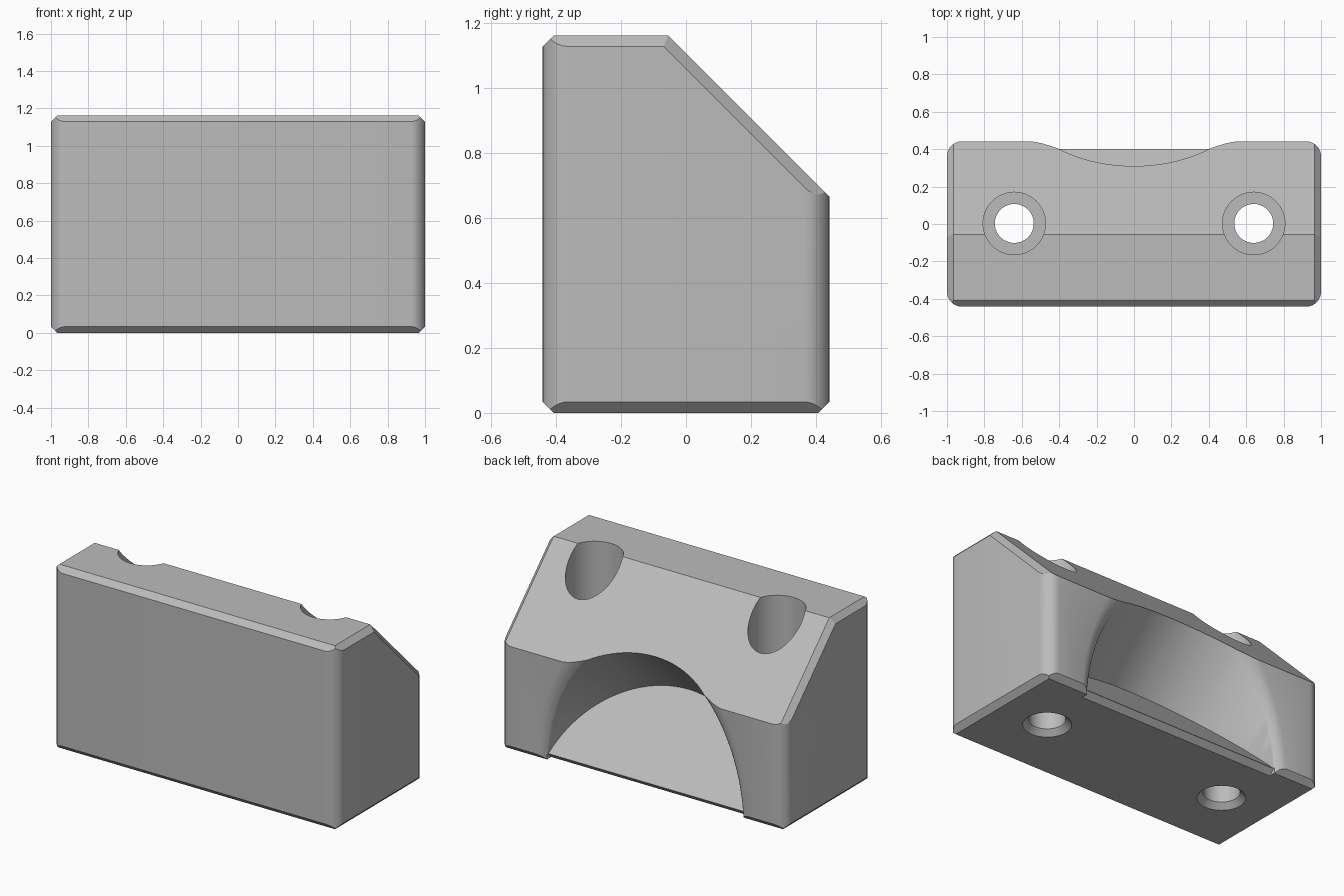
import bpy, bmesh
from math import sin, cos, pi, sqrt
from mathutils import Vector

cube = bpy.data.objects.get("Cube")
if cube:
    bpy.data.objects.remove(cube, do_unlink=True)

HX, HY, H = 1.0, 0.442, 1.163      # half width, half depth, height
CH = 0.034                         # edge chamfer
R = 0.69                           # recess radius
SIDES = 96

grey = bpy.data.materials.new("plain grey")
grey.use_nodes = True
colour = (0.5, 0.5, 0.5, 1)
grey.diffuse_color = colour
grey.node_tree.nodes["Principled BSDF"].inputs["Base Color"].default_value = colour


def make_object(name, bm):
    bmesh.ops.recalc_face_normals(bm, faces=bm.faces)
    mesh = bpy.data.meshes.new(name)
    bm.to_mesh(mesh)
    bm.free()
    obj = bpy.data.objects.new(name, mesh)
    bpy.context.collection.objects.link(obj)
    mesh.materials.append(grey)
    return obj


def loft(name, rings):
    """Closed solid through a list of matching rings."""
    bm = bmesh.new()
    loops = [[bm.verts.new(p) for p in ring] for ring in rings]
    n = len(loops[0])
    for a, b in zip(loops, loops[1:]):
        for i in range(n):
            j = (i + 1) % n
            bm.faces.new((a[i], a[j], b[j], b[i]))
    bm.faces.new(loops[0])
    bm.faces.new(loops[-1])
    return make_object(name, bm)


def ring(centre, u, v, sides=SIDES):
    c, u, v = Vector(centre), Vector(u), Vector(v)
    angles = [2 * pi * i / sides for i in range(sides)]
    return [c + u * cos(a) + v * sin(a) for a in angles]


def slice_off(bm, point, normal):
    geom = bm.verts[:] + bm.edges[:] + bm.faces[:]
    cut = bmesh.ops.bisect_plane(bm, geom=geom, plane_co=point, plane_no=normal,
                                 clear_outer=True, dist=1e-5)
    edges = [e for e in cut["geom_cut"] if isinstance(e, bmesh.types.BMEdge)]
    bmesh.ops.holes_fill(bm, edges=edges, sides=0)


# Block with rounded upright corners
bm = bmesh.new()
bmesh.ops.create_cube(bm, size=1)
for v in bm.verts:
    v.co = (v.co.x * 2 * HX, v.co.y * 2 * HY, (v.co.z + 0.5) * H)
upright = [e for e in bm.edges if abs(e.verts[0].co.z - e.verts[1].co.z) > 0.5]
bmesh.ops.bevel(bm, geom=upright, offset=0.08, segments=8, profile=0.5,
                affect='EDGES')

# Sloping back, then flat chamfers along the slope, top and base
slice_off(bm, (0, -0.055, H), (0, 1, 1))
slice_off(bm, (0, -HY + CH, H), (0, -1, 1))
for s in (-1, 1):
    slice_off(bm, (s * (HX - CH), 0, H), (s, 0, 1))
    slice_off(bm, (s * (HX - CH), -0.055, H), (s, sqrt(0.5), sqrt(0.5)))
    slice_off(bm, (s * (HX - CH), 0, 0), (s, 0, -1))
    slice_off(bm, (0, s * (HY - CH), 0), (0, s, -1))
body = make_object("clamp_block", bm)

# Tilted round recess with a flat floor
floor = Vector((0, 0.461, -0.026))
axis = Vector((0, 1, 1)).normalized()
up = Vector((0, -1, 1)).normalized()
cutters = [loft("recess_cutter", [ring(floor + axis * d, (R, 0, 0), up * R)
                                  for d in (0, 1.5)])]

# Rounded lip where the recess meets the back
lip = [(0.40, -0.004), (0.41, 0.003), (0.42, 0.011), (0.43, 0.023),
       (0.437, 0.038), (0.4425, 0.06), (0.5, 0.07)]
cutters.append(loft("lip_cutter", [
    ring((0, y, y - 0.487), (R + f, 0, 0), (0, 0, (R + f) * sqrt(2)))
    for y, f in lip]))

# Base chamfer carried along the recess floor
wedge = [(0.401, CH), (0.6, CH), (0.6, -CH), (0.401 - 2 * CH, -CH)]
cutters.append(loft("base_edge_cutter", [[(x, y, z) for y, z in wedge]
                                         for x in (-R + 0.002, R - 0.002)]))

# Counterbored screw holes, countersunk below
steps = [(0.158, -0.02), (0.104, CH), (0.104, 0.5), (0.167, 0.5), (0.167, 1.4)]
for s, side in ((1, "left"), (-1, "right")):
    cutters.append(loft(side + "_hole_cutter", [
        ring((s * 0.64, 0.003, z), (r, 0, 0), (0, r, 0), 64) for r, z in steps]))

bpy.context.view_layer.objects.active = body
for cutter in cutters:
    mod = body.modifiers.new(cutter.name, 'BOOLEAN')
    mod.operation, mod.solver, mod.object = 'DIFFERENCE', 'EXACT', cutter
    bpy.ops.object.modifier_apply(modifier=mod.name)
    bpy.data.objects.remove(cutter, do_unlink=True)

bpy.ops.object.select_all(action='DESELECT')
body.select_set(True)
bpy.ops.object.shade_smooth_by_angle(angle=0.5)
